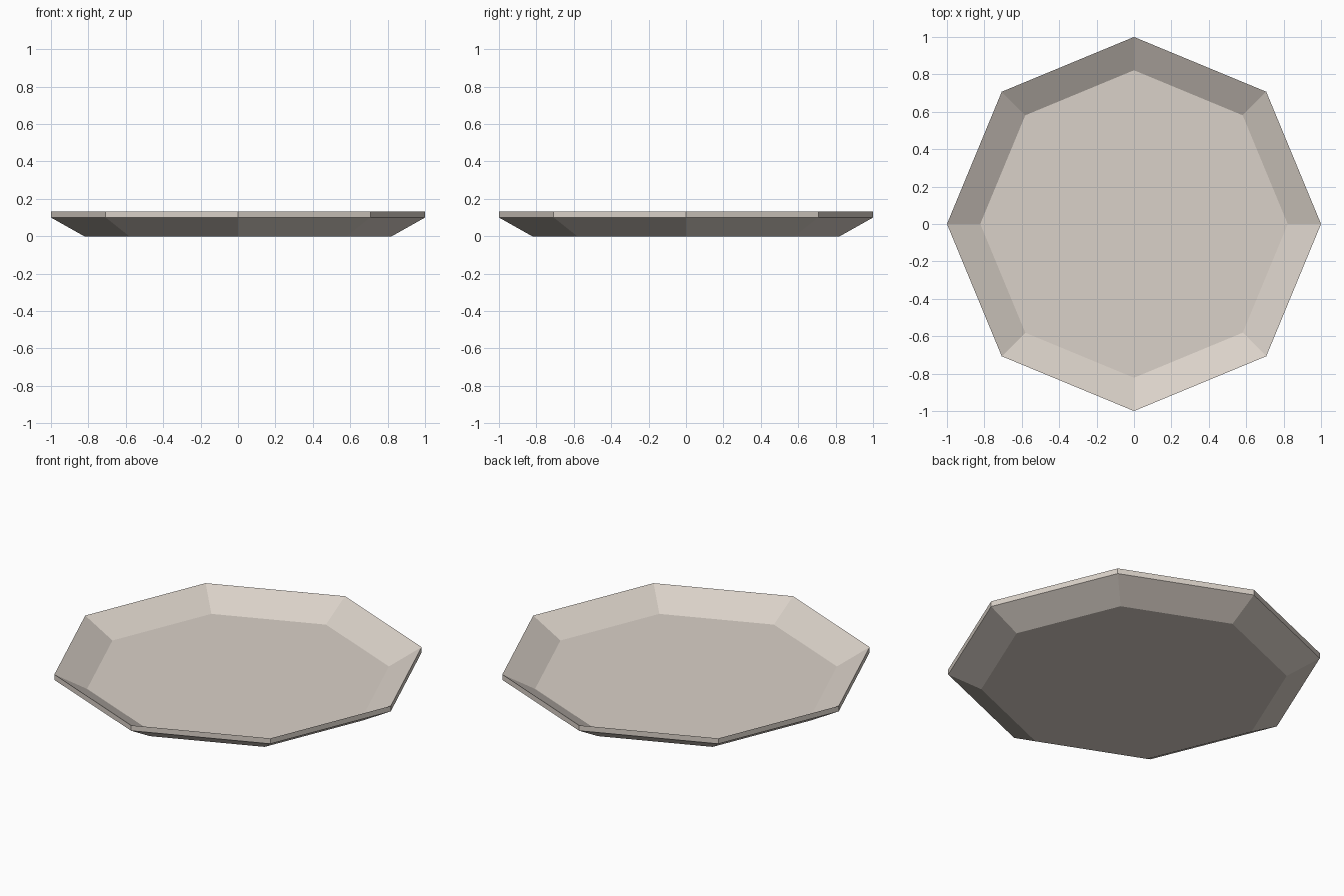
import bpy, bmesh, math

if "Cube" in bpy.data.objects:
    bpy.data.objects.remove(bpy.data.objects["Cube"])

SIDES = 8
# Profile (radius, height) from outer underside, over the rim, to the inner floor
PROFILE = [(0.822, 0.0), (1.0, 0.10), (1.0, 0.132), (0.822, 0.032)]

# Warm pale stone colour
mat = bpy.data.materials.new("warm pale grey")
mat.diffuse_color = (0.70, 0.638, 0.579, 1.0)
mat.use_nodes = True
mat.node_tree.nodes["Principled BSDF"].inputs["Base Color"].default_value = mat.diffuse_color

# Octagonal tray: revolve the profile in flat-sided steps
bm = bmesh.new()
rings = []
for r, z in PROFILE:
    angles = [2 * math.pi * i / SIDES for i in range(SIDES)]
    rings.append([bm.verts.new((r * math.cos(a), r * math.sin(a), z)) for a in angles])

for lower, upper in zip(rings, rings[1:]):
    for i in range(SIDES):
        j = (i + 1) % SIDES
        bm.faces.new((lower[i], lower[j], upper[j], upper[i]))

# Underside and inner floor
bm.faces.new(rings[0][::-1])
bm.faces.new(rings[-1])
bmesh.ops.recalc_face_normals(bm, faces=bm.faces[:])

mesh = bpy.data.meshes.new("octagonal_tray")
bm.to_mesh(mesh)
bm.free()
mesh.materials.append(mat)
tray = bpy.data.objects.new("octagonal_tray", mesh)
bpy.context.collection.objects.link(tray)
